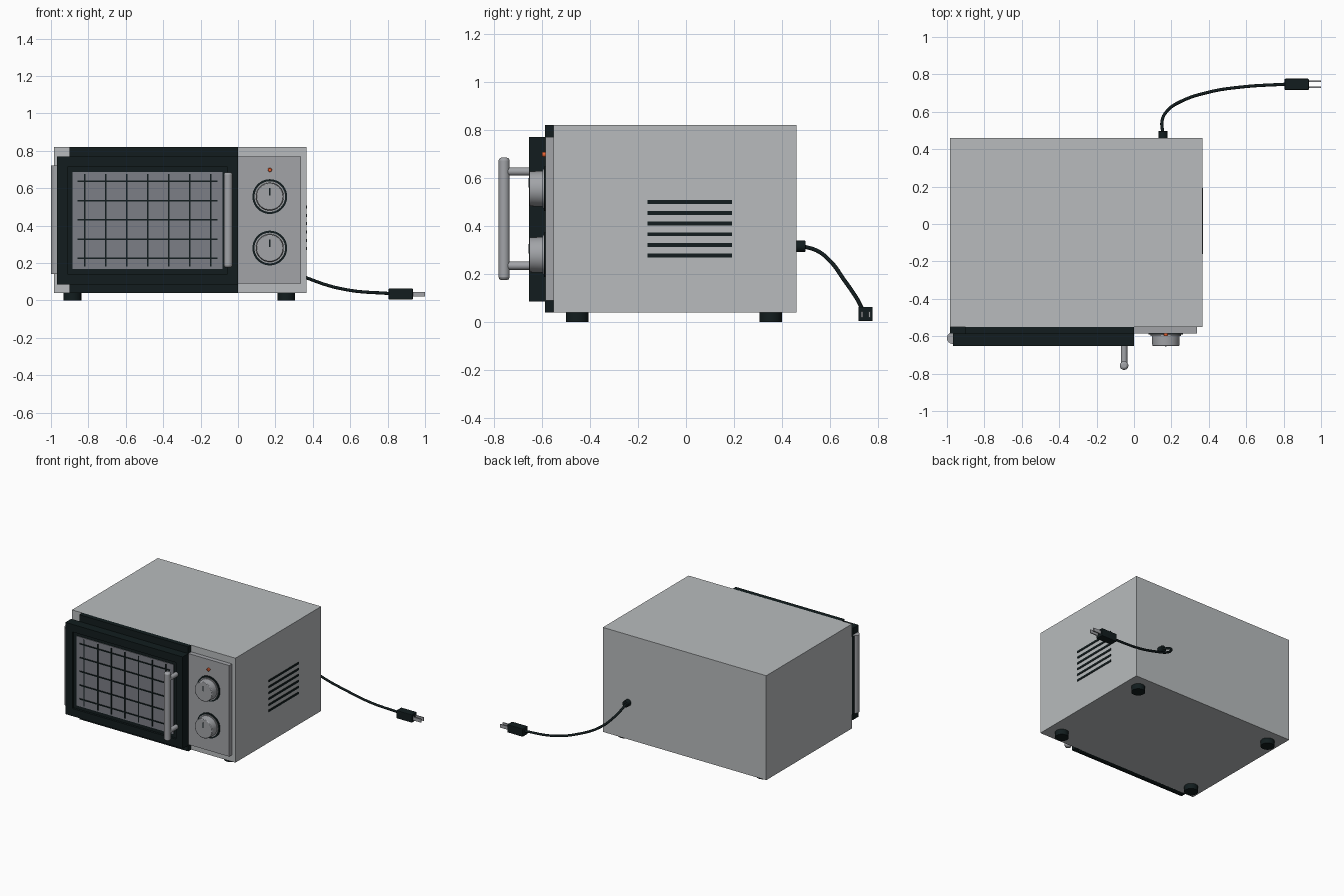
import bpy, bmesh
from mathutils import Vector

if "Cube" in bpy.data.objects:
    bpy.data.objects.remove(bpy.data.objects["Cube"])


def mat(name, rgb):
    m = bpy.data.materials.new(name)
    m.diffuse_color = (*rgb, 1)
    m.use_nodes = True
    m.node_tree.nodes["Principled BSDF"].inputs["Base Color"].default_value = m.diffuse_color
    return m


DARK = mat("dark_plastic", (0.006, 0.012, 0.013))
GLASS = mat("window_glass", (0.2, 0.21, 0.24))
STEEL = mat("steel", (0.36, 0.37, 0.39))
CASE = mat("case_grey", (0.48, 0.5, 0.51))
RED = mat("red_lamp", (0.8, 0.12, 0.03))


def finish(name, bm, m, smooth=False, bevel=0):
    me = bpy.data.meshes.new(name)
    bmesh.ops.recalc_face_normals(bm, faces=bm.faces)
    bm.to_mesh(me)
    bm.free()
    ob = bpy.data.objects.new(name, me)
    bpy.context.collection.objects.link(ob)
    me.materials.append(m)
    if bevel:
        b = ob.modifiers.new("bevel", 'BEVEL')
        b.width, b.segments = bevel, 2
    if smooth:
        bpy.context.view_layer.objects.active = ob
        ob.select_set(True)
        bpy.ops.object.shade_smooth_by_angle()
        ob.select_set(False)
    return ob


def box_bm(x, y, z):
    bm = bmesh.new()
    bmesh.ops.create_cube(bm, size=1)
    for v in bm.verts:
        v.co = [lo + (c + 0.5) * (hi - lo) for c, (lo, hi) in zip(v.co, (x, y, z))]
    return bm


def box(name, x, y, z, m, bevel=0):
    return finish(name, box_bm(x, y, z), m, bevel=bevel)


def cyl(name, a, b, r, m, r2=None, bevel=0, seg=40):
    a, b = Vector(a), Vector(b)
    bm = bmesh.new()
    bmesh.ops.create_cone(bm, cap_ends=True, segments=seg, radius1=r,
                          radius2=r if r2 is None else r2, depth=(b - a).length)
    rot = Vector((0, 0, 1)).rotation_difference(b - a).to_matrix()
    bmesh.ops.rotate(bm, verts=bm.verts, matrix=rot)
    bmesh.ops.translate(bm, verts=bm.verts, vec=(a + b) / 2)
    return finish(name, bm, m, True, bevel)


def tube(name, pts, r, m):
    cu = bpy.data.curves.new(name, 'CURVE')
    cu.dimensions = '3D'
    cu.bevel_depth, cu.bevel_resolution, cu.use_fill_caps = r, 3, True
    sp = cu.splines.new('BEZIER')
    sp.bezier_points.add(len(pts) - 1)
    for p, co in zip(sp.bezier_points, pts):
        p.co = co
        p.handle_left_type = p.handle_right_type = 'AUTO'
    cu.materials.append(m)
    bpy.context.collection.objects.link(bpy.data.objects.new(name, cu))


# Casing, front trim and control panel
box("casing", (-0.985, 0.365), (-0.552, 0.46), (0.04, 0.82), CASE)
box("front_trim", (-0.90, 0), (-0.587, -0.55), (0.04, 0.82), DARK)
box("control_panel", (0, 0.337), (-0.585, -0.55), (0.09, 0.77), STEEL)

# Door with recessed window
bm = box_bm((-0.968, 0), (-0.653, -0.585), (0.085, 0.77))
bm.normal_update()
front = min(bm.faces, key=lambda f: f.calc_center_median().y)
bmesh.ops.inset_region(bm, faces=[front], thickness=0.08)
bmesh.ops.inset_region(bm, faces=[front], thickness=0.001, depth=-0.014)
door = finish("door", bm, DARK)
box("window", (-0.885, -0.082), (-0.643, -0.63), (0.168, 0.687), GLASS)

# Wire grid across the window
for i in range(7):
    x = -0.82 + i * 0.1125
    box("grid_vertical", (x - 0.004, x + 0.004), (-0.648, -0.64), (0.18, 0.675), DARK)
for i in range(5):
    z = 0.225 + i * 0.103
    box("grid_horizontal", (-0.857, -0.11), (-0.648, -0.64), (z - 0.004, z + 0.004), DARK)

# Hinge along the left edge
box("hinge_plate", (-0.983, -0.89), (-0.585, -0.55), (0.14, 0.72), DARK)
cyl("hinge_barrel", (-0.969, -0.61, 0.14), (-0.969, -0.61, 0.72), 0.031, STEEL)

# Door handle with rounded ends and two standoffs
cyl("handle_bar", (-0.053, -0.757, 0.175), (-0.053, -0.757, 0.685), 0.023, STEEL, bevel=0.012)
for z in (0.235, 0.627):
    cyl("handle_standoff", (-0.053, -0.64, z), (-0.053, -0.757, z), 0.017, STEEL, seg=24)

# Knobs with dark surround, skirt and pointer mark
for z in (0.28, 0.555):
    cyl("knob_surround", (0.17, -0.58, z), (0.17, -0.592, z), 0.093, DARK)
    cyl("knob_skirt", (0.17, -0.585, z), (0.17, -0.598, z), 0.082, STEEL)
    cyl("knob", (0.17, -0.59, z), (0.17, -0.652, z), 0.075, STEEL, r2=0.072, bevel=0.004)
    box("knob_pointer", (0.167, 0.173), (-0.655, -0.648), (z + 0.005, z + 0.045), DARK)
cyl("indicator_lamp", (0.17, -0.58, 0.698), (0.17, -0.6, 0.698), 0.011, RED, bevel=0.004, seg=20)

# Side vents
for i in range(6):
    z = 0.277 + i * 0.0445
    box("side_vent", (0.355, 0.368), (-0.16, 0.192), (z - 0.008, z + 0.008), DARK)

# Feet
for x in (-0.885, 0.258):
    for y in (-0.453, 0.352):
        cyl("foot", (x, y, 0), (x, y, 0.045), 0.047, DARK)

# Power cord and plug
cyl("cord_grommet", (0.155, 0.45, 0.316), (0.155, 0.497, 0.316), 0.024, DARK, bevel=0.003, seg=24)
tube("power_cord", [(0.155, 0.48, 0.318), (0.15, 0.55, 0.295), (0.175, 0.602, 0.252),
                    (0.25, 0.655, 0.18), (0.40, 0.705, 0.108), (0.58, 0.733, 0.057),
                    (0.82, 0.748, 0.036)], 0.0085, DARK)
box("plug", (0.805, 0.935), (0.717, 0.777), (0.004, 0.064), DARK, bevel=0.005)
for y in (0.732, 0.764):
    box("plug_prong", (0.93, 1.0), (y - 0.004, y + 0.004), (0.02, 0.045), STEEL)
